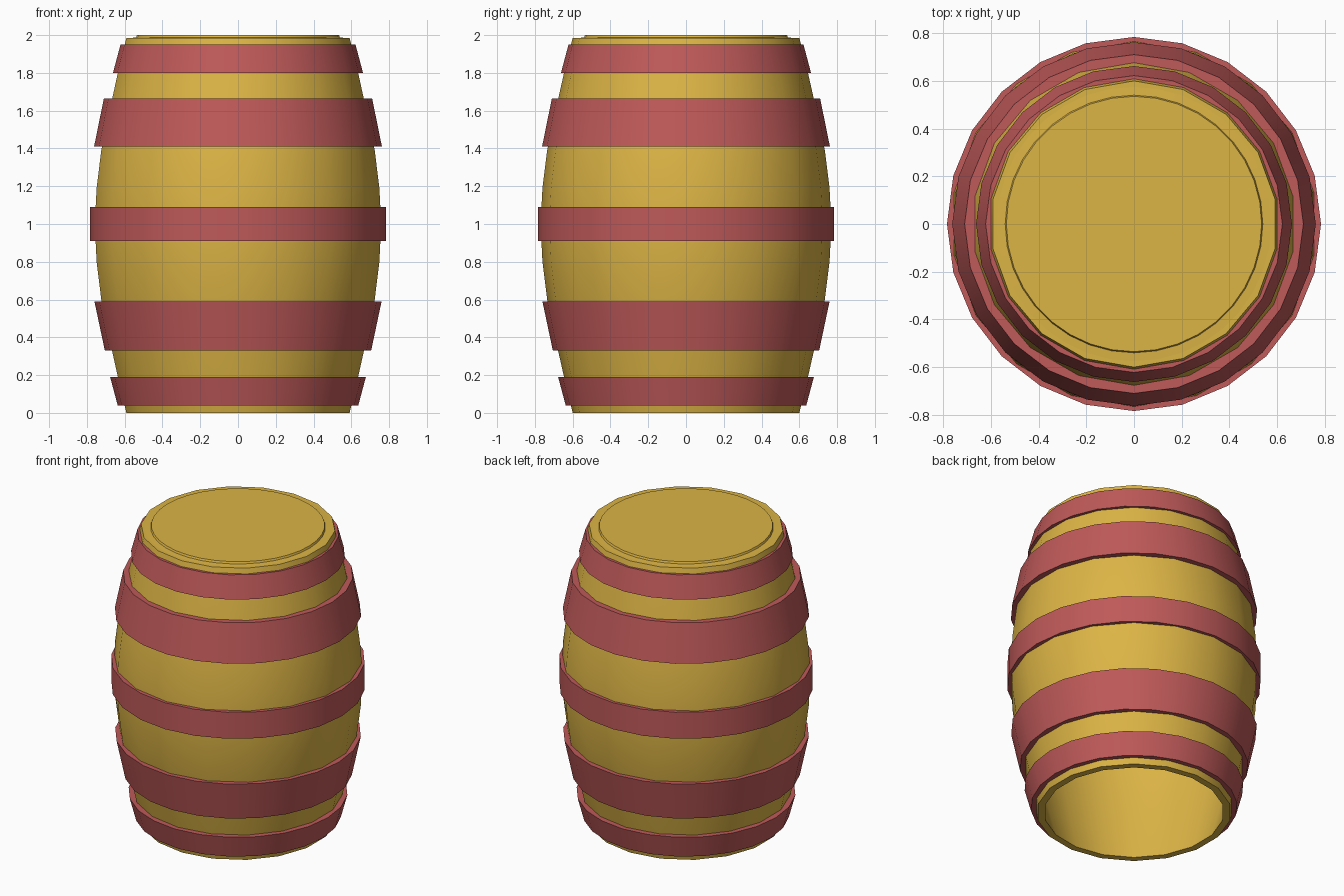
import bpy, bmesh, math

if "Cube" in bpy.data.objects:
    bpy.data.objects.remove(bpy.data.objects["Cube"])

def material(name, rgb):
    m = bpy.data.materials.new(name)
    m.diffuse_color = (*rgb, 1)
    m.use_nodes = True
    m.node_tree.nodes["Principled BSDF"].inputs["Base Color"].default_value = m.diffuse_color
    return m

wood = material("wood", (0.72, 0.46, 0.06))
paint = material("red_paint", (0.52, 0.10, 0.10))

def lathe(name, profile, sides, mat, closed=True):
    """Spin an (r, z) profile round z; a closed profile makes a ring."""
    bm = bmesh.new()
    rings = []
    for r, z in profile:
        rings.append([bm.verts.new((r * math.sin(2 * math.pi * i / sides),
                                    -r * math.cos(2 * math.pi * i / sides), z))
                      for i in range(sides)])
    for k in range(len(rings) if closed else len(rings) - 1):
        a, b = rings[k], rings[(k + 1) % len(rings)]
        for i in range(sides):
            j = (i + 1) % sides
            bm.faces.new((a[i], a[j], b[j], b[i]))
    if not closed:
        bm.faces.new(rings[0][::-1])
        bm.faces.new(rings[-1])
    bmesh.ops.recalc_face_normals(bm, faces=bm.faces)
    me = bpy.data.meshes.new(name)
    bm.to_mesh(me)
    bm.free()
    me.materials.append(mat)
    ob = bpy.data.objects.new(name, me)
    bpy.context.collection.objects.link(ob)
    bpy.ops.object.select_all(action='DESELECT')
    ob.select_set(True)
    bpy.context.view_layer.objects.active = ob
    bpy.ops.object.shade_smooth_by_angle(angle=math.radians(35))
    return ob

# Barrel wall: bulging shell, open at the bottom
half = [(0.60, 0.005), (0.648, 0.2), (0.693, 0.4), (0.735, 0.6), (0.76, 0.8)]
outer = half + [(0.77, 1.0)] + [(r, 1.99 - z) for r, z in reversed(half)]
inner = [(r - 0.04, z) for r, z in reversed(outer)]
outer[0], inner[-1] = (0.60, 0), (0.555, 0)
lathe("barrel_wall", outer + inner, 18, wood)

# Lid, slightly proud of the rim
lathe("lid", [(0.575, 1.93), (0.575, 1.985), (0.54, 1.987), (0.535, 2.0)], 36, wood, closed=False)

# Hoops: bottom z, bottom radius, top z, top radius
hoops = [(0.04, 0.637, 0.19, 0.677), (0.33, 0.705, 0.59, 0.76),
         (0.91, 0.784, 1.09, 0.784),
         (1.41, 0.762, 1.665, 0.71), (1.80, 0.662, 1.95, 0.622)]
for n, (z0, r0, z1, r1) in enumerate(hoops, 1):
    t = 0.045
    lathe(f"hoop_{n}", [(r0, z0), (r1, z1), (r1 - t, z1), (r0 - t, z0)], 24, paint)
